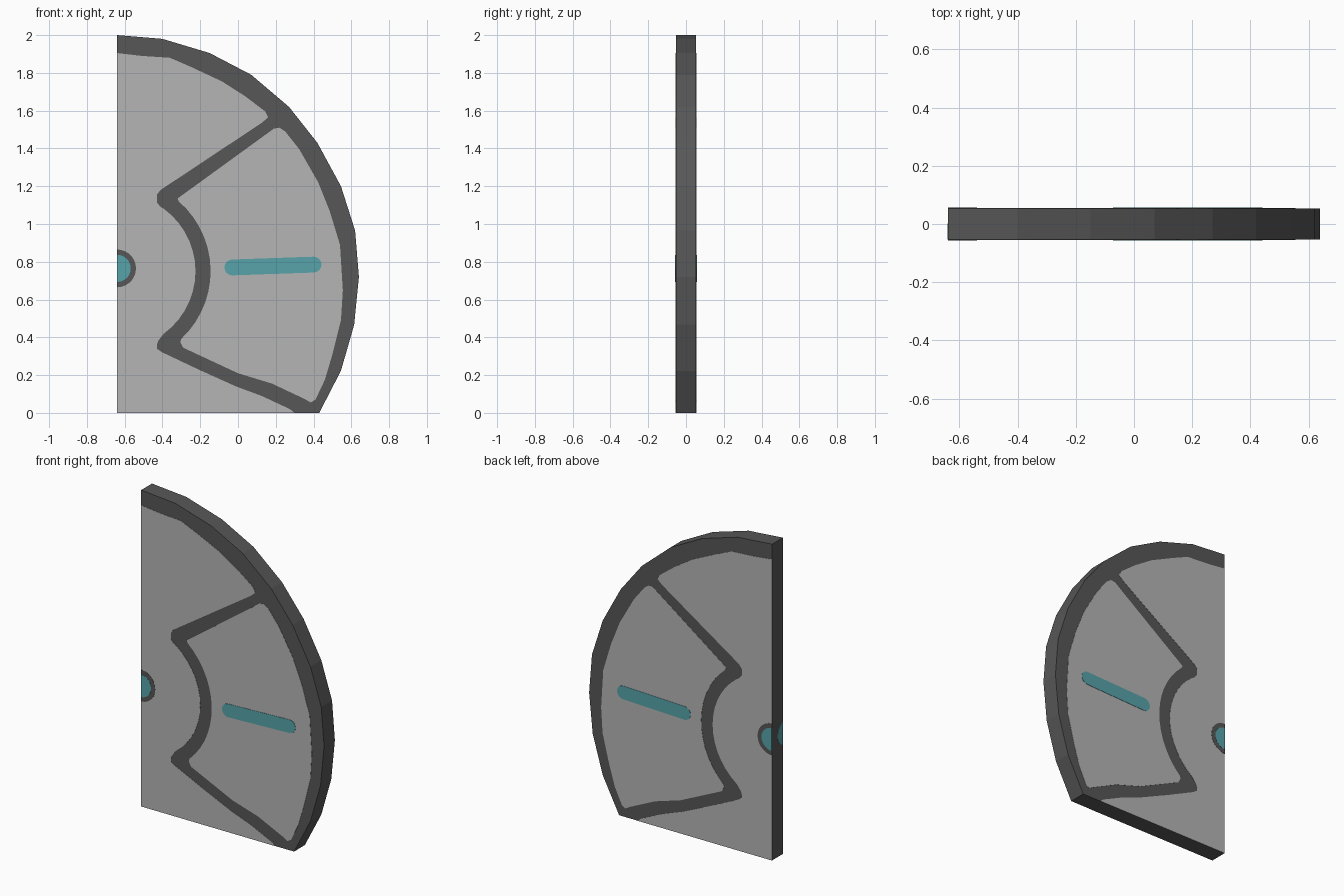
import bpy, bmesh
from math import sin, cos, radians

if "Cube" in bpy.data.objects:
    bpy.data.objects.remove(bpy.data.objects["Cube"])


def material(name, color):
    m = bpy.data.materials.new(name)
    m.diffuse_color = (*color, 1)
    m.use_nodes = True
    m.node_tree.nodes["Principled BSDF"].inputs["Base Color"].default_value = m.diffuse_color
    return m


DARK = material("dark frame", (0.095, 0.095, 0.095))
GREY = material("grey panel", (0.46, 0.46, 0.46))
TEAL = material("teal accent", (0.095, 0.37, 0.40))


def prism(name, pts, lo, hi, mat, axis="y"):
    """Extrude a 2D outline (x,z along y, or y,z along x) from lo to hi."""
    bm = bmesh.new()
    place = (lambda p, d: (p[0], d, p[1])) if axis == "y" else (lambda p, d: (d, p[0], p[1]))
    a = [bm.verts.new(place(p, lo)) for p in pts]
    b = [bm.verts.new(place(p, hi)) for p in pts]
    bm.faces.new(a)
    bm.faces.new(b[::-1])
    n = len(pts)
    for i in range(n):
        j = (i + 1) % n
        bm.faces.new((a[i], b[i], b[j], a[j]))
    bmesh.ops.recalc_face_normals(bm, faces=bm.faces)
    me = bpy.data.meshes.new(name)
    bm.to_mesh(me)
    bm.free()
    me.materials.append(mat)
    ob = bpy.data.objects.new(name, me)
    bpy.context.collection.objects.link(ob)
    return ob


def arc(cx, cz, r, a0, a1, n=14, rz=None):
    rz = rz or r
    return [(cx + r * cos(radians(a0 + (a1 - a0) * i / n)),
             cz + rz * sin(radians(a0 + (a1 - a0) * i / n))) for i in range(n + 1)]


LEFT = -0.64

# Slab with faceted round edge
outline = [(LEFT, 0), (LEFT, 2), (-0.40, 1.98), (-0.15, 1.905), (0.07, 1.79),
           (0.27, 1.62), (0.42, 1.43), (0.545, 1.20), (0.62, 0.965),
           (0.64, 0.72), (0.615, 0.467), (0.545, 0.223), (0.43, 0)]
prism("frame_slab", outline, -0.054, 0.054, DARK)

# Large panel around the hub
hub_panel = [(LEFT, 0), (LEFT, 1.905), (-0.51, 1.89), (-0.36, 1.88), (-0.245, 1.83),
             (-0.085, 1.755), (0.04, 1.675), (0.145, 1.595), (0.16, 1.565),
             (0.125, 1.535), (-0.41, 1.18), (-0.43, 1.155), (-0.43, 1.115), (-0.41, 1.09)]
hub_panel += arc(-0.635, 0.75, 0.41, 54, -54)
hub_panel += [(-0.42, 0.385), (-0.43, 0.36), (-0.43, 0.34), (-0.40, 0.32), (-0.21, 0.23),
              (-0.01, 0.14), (0.125, 0.09), (0.275, 0.02), (0.30, 0)]

# Fan-shaped outer panel
fan_panel = [(-0.32, 1.135), (0.19, 1.505), (0.22, 1.51), (0.25, 1.49), (0.325, 1.395),
             (0.425, 1.22), (0.485, 1.07), (0.54, 0.89), (0.555, 0.65), (0.545, 0.49),
             (0.50, 0.31), (0.46, 0.175), (0.41, 0.07), (0.385, 0.055), (0.35, 0.075),
             (0.18, 0.155), (0, 0.21), (-0.29, 0.345), (-0.305, 0.375)]
fan_panel += arc(-0.635, 0.75, 0.49, -47, 49)

# Half-round hub and rounded handle bar
hub_ring = arc(LEFT, 0.765, 0.10, -90, 90)
hub = arc(LEFT, 0.765, 0.072, -90, 90)
handle = arc(-0.03, 0.77, 0.042, 90, 270, 8) + arc(0.40, 0.785, 0.042, -90, 90, 8)

# Same thin plates on the front and the back
for side, s in (("front", -1), ("back", 1)):
    for name, pts, top, mat in (("hub_panel", hub_panel, 0.0555, GREY),
                                ("fan_panel", fan_panel, 0.0555, GREY),
                                ("hub_ring", hub_ring, 0.0565, DARK),
                                ("hub", hub, 0.0575, TEAL),
                                ("handle", handle, 0.0575, TEAL)):
        prism(f"{name}_{side}", pts, s * 0.0535, s * top, mat)

# Teal half-disc on the flat cut edge, next to the front
prism("hub_edge", arc(-0.054, 0.765, 0.055, -90, 90, 14, 0.07),
      LEFT - 0.0015, LEFT + 0.001, TEAL, "x")
